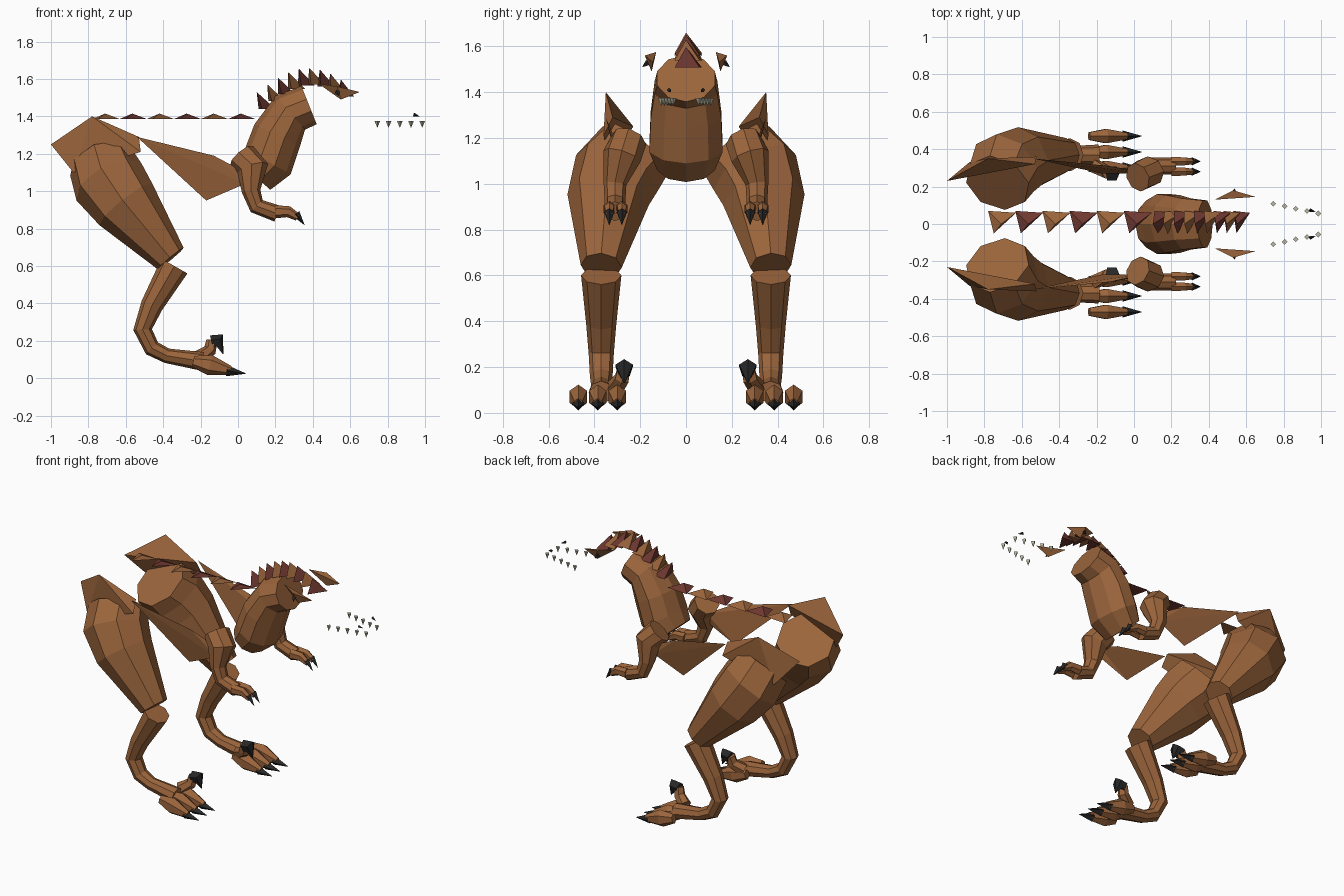
import bpy, bmesh
from math import cos, sin, pi
from mathutils import Vector

cube = bpy.data.objects.get("Cube")
if cube:
    bpy.data.objects.remove(cube)


def material(name, red, green, blue):
    mat = bpy.data.materials.new(name)
    mat.use_nodes = True
    colour = (red, green, blue, 1)
    mat.diffuse_color = colour
    mat.node_tree.nodes["Principled BSDF"].inputs["Base Color"].default_value = colour
    return mat


brown = material("brown_hide", .33, .13, .045)
dark_red = material("dark_red_crest", .16, .04, .03)
black = material("black_claw", .02, .02, .02)
ivory = material("ivory_teeth", .5, .48, .36)


def finish(bm, name, mat):
    bmesh.ops.recalc_face_normals(bm, faces=bm.faces[:])
    mesh = bpy.data.meshes.new(name)
    bm.to_mesh(mesh)
    bm.free()
    mesh.materials.append(mat)
    obj = bpy.data.objects.new(name, mesh)
    bpy.context.collection.objects.link(obj)


def tube(name, mat, path, radii, side=1, sides=8, widen=1.0):
    """Flat-sided limb whose rings stand square to the path."""
    bm = bmesh.new()
    points = [Vector(p) for p in path]
    steps = [(b - a).normalized() for a, b in zip(points, points[1:])]
    tangents = [(a + b).normalized() for a, b in zip(steps[:1] + steps, steps + steps[-1:])]
    rings = []
    for centre, tangent, radius in zip(points, tangents, radii):
        across = tangent.cross(Vector((0, 1, 0))).normalized()
        sideways = across.cross(tangent) * widen
        ring = []
        for i in range(sides):
            angle = 2 * pi * i / sides
            p = centre + radius * (across * cos(angle) + sideways * sin(angle))
            ring.append(bm.verts.new((p.x, p.y * side, p.z)))
        rings.append(ring)
    for lower, upper in zip(rings, rings[1:]):
        for i in range(sides):
            j = (i + 1) % sides
            bm.faces.new((lower[i], lower[j], upper[j], upper[i]))
    bm.faces.new(rings[0])
    bm.faces.new(rings[-1])
    finish(bm, name, mat)


def spike(name, mat, base, tip, radius, side=1):
    """Four-sided pointed piece used for claws and teeth."""
    tube(name, mat, [base, tip], [radius, radius / 20], side, sides=4)


def hull(name, mat, points, side=1):
    """Thin faceted plate wrapped around a few corners."""
    bm = bmesh.new()
    verts = [bm.verts.new((x, y * side, z)) for x, y, z in points]
    bmesh.ops.convex_hull(bm, input=verts)
    finish(bm, name, mat)


def crest(name, mat, x, z, length, lean, height):
    """Three-cornered crest scale with a raised tip."""
    corners = [(x, .07, z), (x + length / 5, -.05, z), (x + length, .06, z)]
    hull(name, mat, corners + [(x + lean, 0, z + height)])


# Neck and chest
tube("neck_and_chest", brown,
     [(.09, 0, 1.08), (.16, 0, 1.16), (.21, 0, 1.3), (.28, 0, 1.42), (.38, 0, 1.46)],
     [.11, .14, .135, .12, .11], sides=10, widen=1.2)

# Low crest along the back, then tall crest over neck and head
for i in range(6):
    mat = dark_red if i % 2 else brown
    crest(f"back_crest_{i + 1}", mat, i * .145 - .78, 1.385, .15, .07, .03)
for i in range(9):
    mat = brown if i % 2 else dark_red
    t = i / 8
    arch = 1.44 + .13 * sin(2.6 * t)
    crest(f"neck_crest_{i + 1}", mat, .11 + .42 * t, arch, .09, .03 * t - .01, .09)

for side, tag in ((-1, "near"), (1, "far")):
    # Thigh with its slanted inner cap
    tube(f"{tag}_thigh", brown,
         [(-.73, .22, 1.15), (-.69, .3, 1.05), (-.6, .34, .93), (-.36, .37, .64)],
         [.18, .2, .18, .09], side)

    # Shin, ankle and instep
    leg = [(-.34, .6), (-.46, .39), (-.51, .26), (-.46, .16), (-.38, .12), (-.19, .09)]
    tube(f"{tag}_lower_leg", brown, [(x, .37, z) for x, z in leg],
         [.08, .06, .05, .045, .04, .05], side, widen=1.1)

    # Three toes with claws
    for i in range(3):
        y = .3 + i * .085
        tube(f"{tag}_toe_{i + 1}", brown,
             [(-.24, y, .09), (-.15, y, .07), (-.04, y, .04)],
             [.03, .055, .025], side, sides=6, widen=.8)
        spike(f"{tag}_toe_claw_{i + 1}", black, (-.06, y, .04), (.04, y, .025), .03, side)

    # Raised inner toe with hooked claw
    tube(f"{tag}_hooked_toe", brown,
         [(-.21, .31, .11), (-.15, .28, .15), (-.14, .27, .2)],
         [.04, .035, .03], side, sides=6)
    tube(f"{tag}_hooked_claw", black,
         [(-.14, .27, .19), (-.1, .27, .2), (-.08, .27, .13)],
         [.04, .04, .002], side, sides=5)

    # Hip plate and flank plate
    hull(f"{tag}_hip_plate", brown,
         [(-1, .23, 1.25), (-.78, .35, 1.4), (-.53, .32, 1.29), (-.52, .36, 1.21),
          (-.88, .33, 1.1)], side)
    hull(f"{tag}_flank_plate", brown,
         [(-.54, .35, 1.29), (-.13, .31, 1.19), (.04, .27, 1.1), (.04, .28, 1.04),
          (-.17, .27, .95)], side)

    # Arm from shoulder to palm
    tube(f"{tag}_arm", brown,
         [(.02, .25, 1.19), (.08, .28, 1.12), (.07, .31, 1), (.1, .31, .92), (.21, .31, .88)],
         [.08, .085, .05, .045, .045], side)

    # Two fingers with claws
    for i in range(2):
        y = .28 + i * .055
        tube(f"{tag}_finger_{i + 1}", brown,
             [(.2, y, .89), (.27, y, .89), (.32, y, .86)],
             [.035, .03, .02], side, sides=6, widen=.8)
        spike(f"{tag}_finger_claw_{i + 1}", black, (.31, y, .88), (.355, y, .82), .022, side)

    # Brow with eye
    hull(f"{tag}_brow", brown,
         [(.43, .13, 1.575), (.65, .145, 1.53), (.53, .18, 1.56), (.55, .15, 1.49)], side)
    spike(f"{tag}_eye", black, (.53, .165, 1.53), (.54, .19, 1.51), .015, side)

    # Nostril and upper teeth, converging on the snout tip
    spike(f"{tag}_nostril", black, (.94, .075, 1.41), (.97, .065, 1.4), .01, side)
    for i in range(5):
        x, y = .745 + i * .06, .108 - i * .013
        spike(f"{tag}_tooth_{i + 1}", ivory, (x, y, 1.375), (x, y, 1.34), .015, side)
